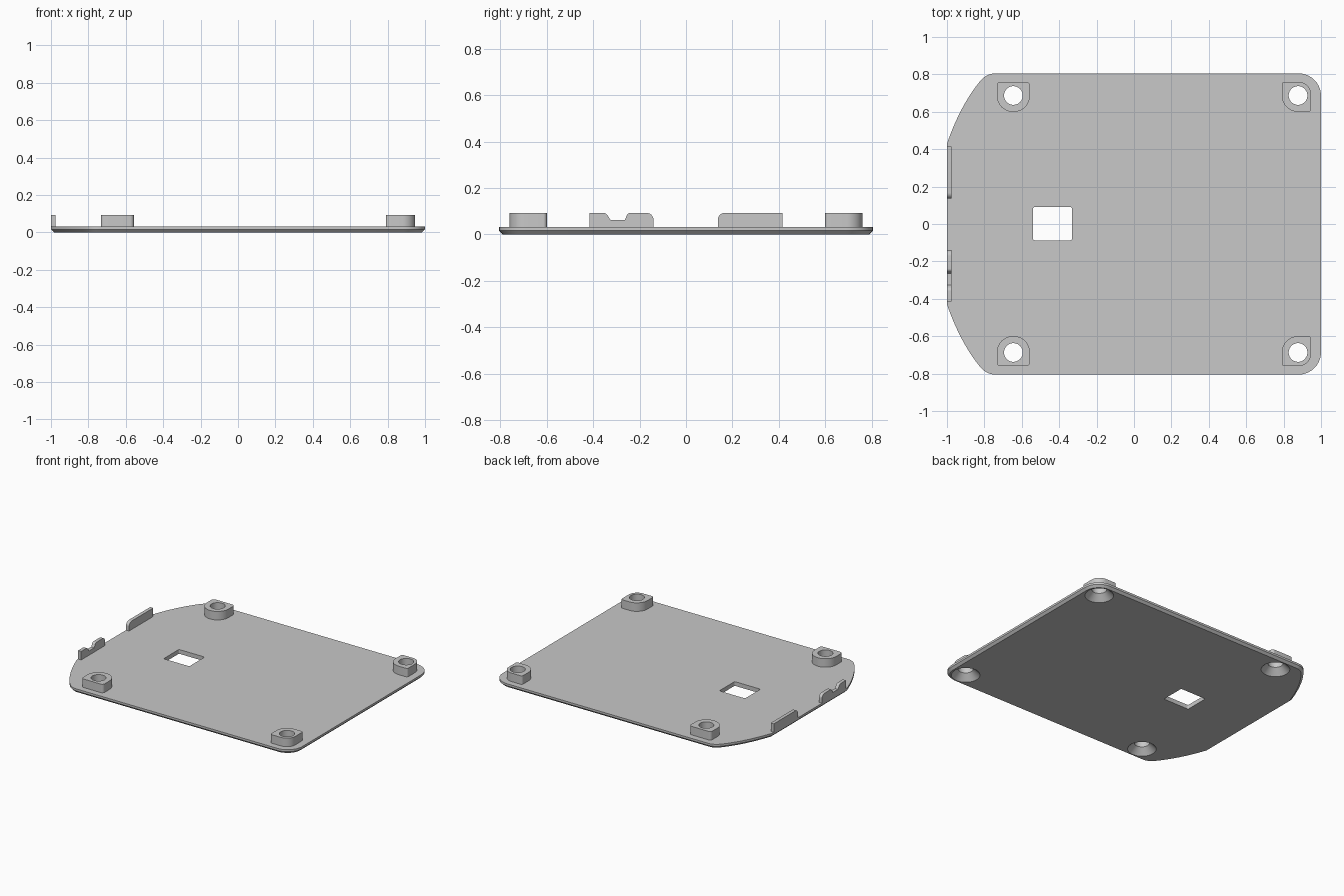
import bpy, bmesh, math
from mathutils import Vector

cube = bpy.data.objects.get("Cube")
if cube:
    bpy.data.objects.remove(cube, do_unlink=True)

grey = bpy.data.materials.new("grey plastic")
grey.use_nodes = True
COLOUR = (0.58, 0.58, 0.58, 1)
grey.diffuse_color = COLOUR
grey.node_tree.nodes["Principled BSDF"].inputs["Base Color"].default_value = COLOUR

PLATE_TOP, TOP = 0.031, 0.093


def rounded(corners, steps=10):
    """Outline from (x, y, radius) corners, each filleted with an arc."""
    out = []
    for i, (x, y, r) in enumerate(corners):
        p = Vector((x, y))
        if r == 0:
            out.append(p)
            continue
        u = (Vector(corners[i - 1][:2]) - p).normalized()
        v = (Vector(corners[(i + 1) % len(corners)][:2]) - p).normalized()
        half = u.angle(v) / 2
        t = r / math.tan(half)
        centre = p + (u + v).normalized() * r / math.sin(half)
        a, b = (p + u * t - centre).normalized(), (p + v * t - centre).normalized()
        out += [centre + a.slerp(b, k / steps) * r for k in range(steps + 1)]
    return out


def prism(name, outline, to_3d, push, chamfer=0):
    """Extrude an outline; to_3d places its points, push is the extrusion."""
    bm = bmesh.new()
    base = bm.faces.new([bm.verts.new(to_3d(p)) for p in outline])
    rim = list(base.edges)
    moved = bmesh.ops.extrude_face_region(bm, geom=[base], use_keep_orig=True)["geom"]
    bmesh.ops.translate(bm, vec=push, verts=[g for g in moved if isinstance(g, bmesh.types.BMVert)])
    bmesh.ops.recalc_face_normals(bm, faces=bm.faces)
    if chamfer:
        bmesh.ops.bevel(bm, geom=rim, offset=chamfer, segments=1, affect='EDGES')
    return finish(name, bm)


def finish(name, bm):
    mesh = bpy.data.meshes.new(name)
    bm.to_mesh(mesh)
    bm.free()
    mesh.materials.append(grey)
    ob = bpy.data.objects.new(name, mesh)
    bpy.context.collection.objects.link(ob)
    return ob


def activate(ob):
    bpy.ops.object.select_all(action='DESELECT')
    ob.select_set(True)
    bpy.context.view_layer.objects.active = ob


def cut(ob, cutter):
    activate(ob)
    mod = ob.modifiers.new("cut", 'BOOLEAN')
    mod.operation, mod.solver, mod.object = 'DIFFERENCE', 'EXACT', cutter
    bpy.ops.object.modifier_apply(modifier=mod.name)


def screw_cutter(x, y):
    """Round hole with a conical countersink from below."""
    bm = bmesh.new()
    rings = []
    for r, z in ((0.099, -0.004), (0.05, 0.045), (0.05, 0.15)):
        rings.append([bm.verts.new((x + r * math.cos(a), y + r * math.sin(a), z))
                      for a in (math.tau * k / 40 for k in range(40))])
    for lo, hi in zip(rings, rings[1:]):
        for k in range(40):
            j = (k + 1) % 40
            bm.faces.new((lo[k], lo[j], hi[j], hi[k]))
    bm.faces.new(rings[0][::-1])
    bm.faces.new(rings[-1])
    return finish("screw_cutter", bm)


# Base plate: rounded right corners, bowed slanting left corners, chamfered underside
bow = []
for k in range(11):
    t = k / 10
    p = (Vector((-0.83, 0.755)) * (1 - t) ** 2 + Vector((-0.93, 0.63)) * 2 * t * (1 - t)
         + Vector((-1, 0.43)) * t ** 2)
    bow.append((p.x, p.y, 0))
upper = [(1, 0.805, 0.12), (-0.785, 0.805, 0.1)] + bow
corners = upper + [(x, -y, r) for x, y, r in reversed(upper)]
plate = prism("base_plate", rounded(corners), lambda p: (p.x, p.y, 0),
              (0, 0, PLATE_TOP), chamfer=0.016)

# Rectangular window through the plate
window = prism("window_cutter",
               rounded([(-0.54, -0.087, 0.008), (-0.332, -0.087, 0.008),
                        (-0.332, 0.09, 0.008), (-0.54, 0.09, 0.008)], 4),
               lambda p: (p.x, p.y, -0.1), (0, 0, 0.3))
cut(plate, window)
cutters, parts = [window], [plate]

# Four screw bosses, mirrored front to back
LEFT = [(-0.088, 0.073, 0.02), (0.088, 0.073, 0.02),
        (0.088, -0.088, 0.087), (-0.088, -0.088, 0.087)]
RIGHT = [(-0.086, 0.073, 0.015), (0.07, 0.073, 0.068),
         (0.07, -0.087, 0.015), (-0.086, -0.087, 0.085)]
for side, cx, shape in (("left", -0.645, LEFT), ("right", 0.877, RIGHT)):
    for end, s in (("back", 1), ("front", -1)):
        cy = 0.687 * s
        boss = prism(f"boss_{end}_{side}_edge", rounded(shape),
                     lambda p: (cx + p.x, cy + s * p.y, PLATE_TOP),
                     (0, 0, TOP - PLATE_TOP))
        hole = screw_cutter(cx, cy)
        cut(plate, hole)
        cut(boss, hole)
        cutters.append(hole)
        parts.append(boss)

# Upright tabs on the left edge, profiles in y and z
Z0 = PLATE_TOP - 0.003
plain = [(0.137, Z0, 0), (0.137, TOP, 0.03), (0.415, TOP, 0), (0.415, Z0, 0)]
notched = [(-0.415, Z0, 0), (-0.415, TOP, 0), (-0.345, TOP, 0.025), (-0.325, 0.062, 0),
           (-0.264, 0.062, 0), (-0.25, TOP, 0.018), (-0.14, TOP, 0.03), (-0.14, Z0, 0)]
for name, profile in (("plain_tab", plain), ("notched_tab", notched)):
    parts.append(prism(name, rounded(profile, 6), lambda p: (-1, p.x, p.y), (0.025, 0, 0)))

# Remove cutters and smooth the curved walls
for c in cutters:
    bpy.data.objects.remove(c, do_unlink=True)
for ob in parts:
    activate(ob)
    bpy.ops.object.shade_smooth_by_angle(angle=math.radians(25))
